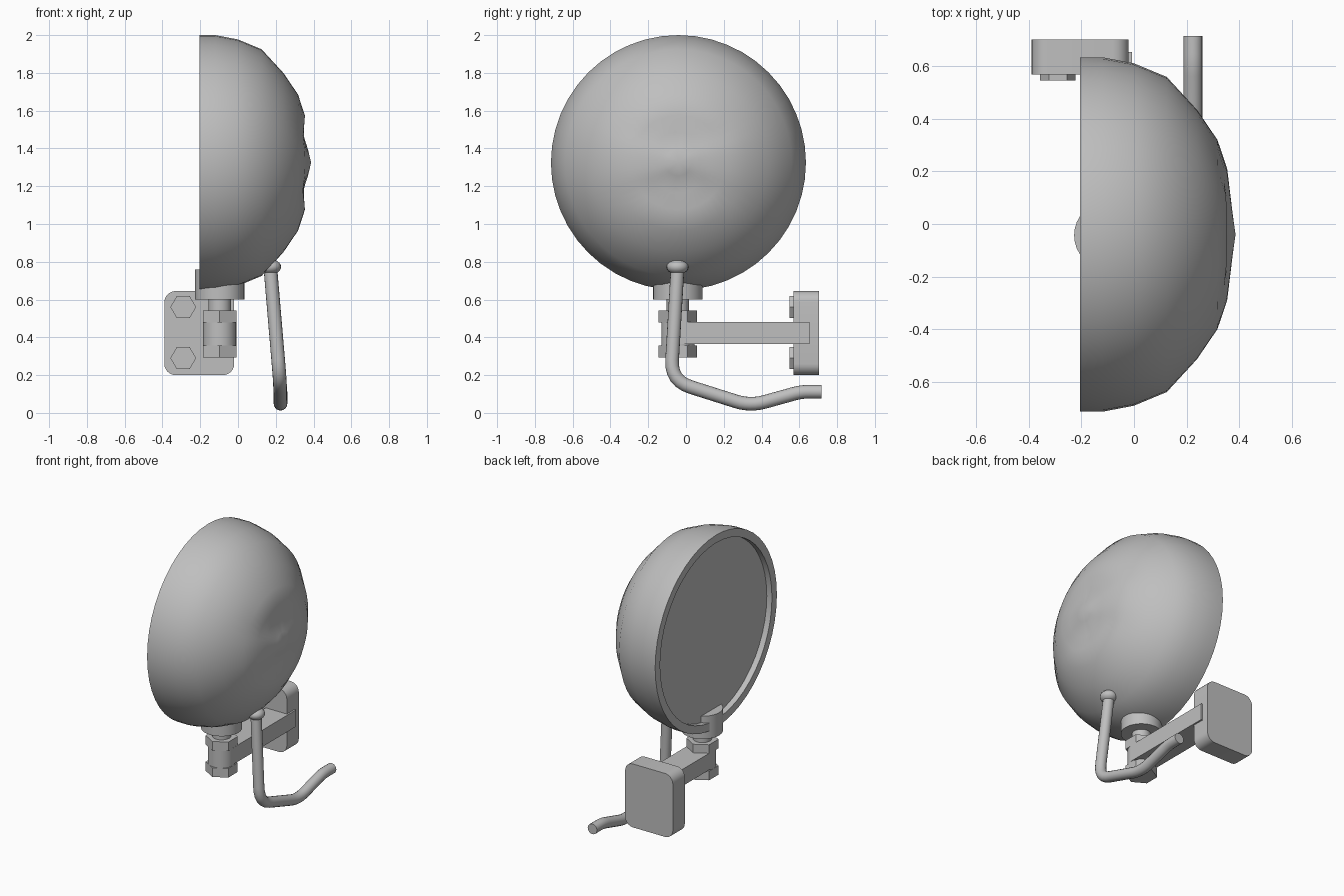
import bpy, bmesh, math
from mathutils import Vector, Matrix

if "Cube" in bpy.data.objects:
    bpy.data.objects.remove(bpy.data.objects["Cube"])

grey = bpy.data.materials.new("grey_metal")
grey.use_nodes = True
GREY = (0.52, 0.52, 0.52, 1)
grey.diffuse_color = GREY
grey.node_tree.nodes["Principled BSDF"].inputs["Base Color"].default_value = GREY


def finish(name, bm, angle=30):
    bmesh.ops.recalc_face_normals(bm, faces=bm.faces)
    me = bpy.data.meshes.new(name)
    bm.to_mesh(me)
    bm.free()
    me.materials.append(grey)
    ob = bpy.data.objects.new(name, me)
    bpy.context.collection.objects.link(ob)
    bpy.ops.object.select_all(action='DESELECT')
    ob.select_set(True)
    bpy.context.view_layer.objects.active = ob
    bpy.ops.object.shade_smooth_by_angle(angle=math.radians(angle))
    return ob


def prism(name, sides, radius, centre, depth, axis='Z', turn=0):
    """Cylinder or hexagonal prism along z or y."""
    bm = bmesh.new()
    m = Matrix.Rotation(turn, 4, 'Z')
    if axis == 'Y':
        m = Matrix.Rotation(math.pi / 2, 4, 'X') @ m
    bmesh.ops.create_cone(bm, cap_ends=True, segments=sides, radius1=radius,
                          radius2=radius, depth=depth,
                          matrix=Matrix.Translation(centre) @ m)
    return finish(name, bm)


def box(name, lo, hi, corner=0):
    """Box with optional rounding of the edges that run along y."""
    lo, hi = Vector(lo), Vector(hi)
    bm = bmesh.new()
    bmesh.ops.create_cube(bm, size=1, matrix=Matrix.Translation((lo + hi) / 2)
                          @ Matrix.Diagonal((*(hi - lo), 1)))
    if corner:
        edges = [e for e in bm.edges
                 if abs(e.verts[0].co.y - e.verts[1].co.y) > 0.01]
        bmesh.ops.bevel(bm, geom=edges, offset=corner, segments=6,
                        profile=0.5, affect='EDGES')
    return finish(name, bm)


# Mirror housing: lathed shell with a recessed mirror face and shallow ridges
CY, CZ, SEG = -0.04, 1.325, 48
profile = [(0, -0.165), (0.62, -0.165), (0.62, -0.205), (0.675, -0.205),
           (0.675, -0.12), (0.652, 0.0), (0.6, 0.125), (0.475, 0.24),
           (0.36, 0.318), (0.25, 0.355), (0.16, 0.366), (0.07, 0.377),
           (0, 0.387)]
bm = bmesh.new()
rings = []
for r, x in profile:
    ring = []
    for i in range(SEG if r else 1):
        a = math.tau * i / SEG
        dy, dz = r * math.cos(a), r * math.sin(a)
        dip = 0
        if x > 0.3:
            dip = (0.028 * math.exp(-((abs(dz) - 0.14) / 0.06) ** 2)
                   * max(0, 1 - abs(dy) / 0.35))
        ring.append(bm.verts.new((x - dip, CY + dy, CZ + dz)))
    rings.append(ring)
for a, b in zip(rings, rings[1:]):
    for i in range(SEG):
        j = (i + 1) % SEG
        quad = [a[i % len(a)], a[j % len(a)], b[j % len(b)], b[i % len(b)]]
        bm.faces.new(list(dict.fromkeys(quad)))
finish("mirror_housing", bm)

# Swivel joint under the housing
PX, PY = -0.097, -0.043
prism("swivel_collar", 32, 0.131, (PX, PY, 0.68), 0.16)
prism("swivel_pin", 24, 0.06, (PX, PY, 0.5), 0.3)
prism("arm_barrel", 32, 0.088, (PX, PY, 0.42), 0.13)
for name, z in (("upper_nut", 0.51), ("lower_nut", 0.325)):
    prism(name, 6, 0.102, (PX, PY, z), 0.064)

# Arm and wall plate with its bolts
box("bracket_arm", (-0.185, PY, 0.365), (-0.008, 0.655, 0.482))
box("wall_plate", (-0.39, 0.57, 0.2), (-0.02, 0.703, 0.645), 0.06)
for name, z in (("upper_bolt", 0.56), ("lower_bolt", 0.29)):
    prism(name, 6, 0.068, (-0.29, 0.565, z), 0.036, 'Y', math.pi / 2)

# Support rod: rounded path with a ball at its upper end
path = [((0.172, -0.045, 0.76), 0), ((0.222, -0.08, 0.17), 0.11),
        ((0.225, 0.34, 0.037), 0.08), ((0.225, 0.61, 0.112), 0.04),
        ((0.225, 0.717, 0.112), 0)]
points = []
for k, (p, cut) in enumerate(path):
    p = Vector(p)
    if not cut:
        points.append(p)
        continue
    a = p + (Vector(path[k - 1][0]) - p).normalized() * cut
    b = p + (Vector(path[k + 1][0]) - p).normalized() * cut
    for s in range(7):
        t = s / 6
        points.append(a * (1 - t) ** 2 + p * 2 * t * (1 - t) + b * t * t)
bm = bmesh.new()
tube = []
for k, p in enumerate(points):
    d = (points[min(k + 1, len(points) - 1)] - points[max(k - 1, 0)]).normalized()
    u = Vector((1, 0, 0))
    u = (u - d * u.dot(d)).normalized()
    v = d.cross(u)
    tube.append([bm.verts.new(p + 0.036 * (u * math.cos(math.tau * i / 16)
                                           + v * math.sin(math.tau * i / 16)))
                 for i in range(16)])
for a, b in zip(tube, tube[1:]):
    for i in range(16):
        j = (i + 1) % 16
        bm.faces.new((a[i], a[j], b[j], b[i]))
bm.faces.new(tube[0])
bm.faces.new(tube[-1])
finish("support_rod", bm, 40)

bm = bmesh.new()
bmesh.ops.create_uvsphere(bm, u_segments=20, v_segments=12, radius=1,
                          matrix=Matrix.Translation((0.172, -0.045, 0.773))
                          @ Matrix.Diagonal((0.056, 0.058, 0.04, 1)))
finish("rod_ball", bm, 60)
